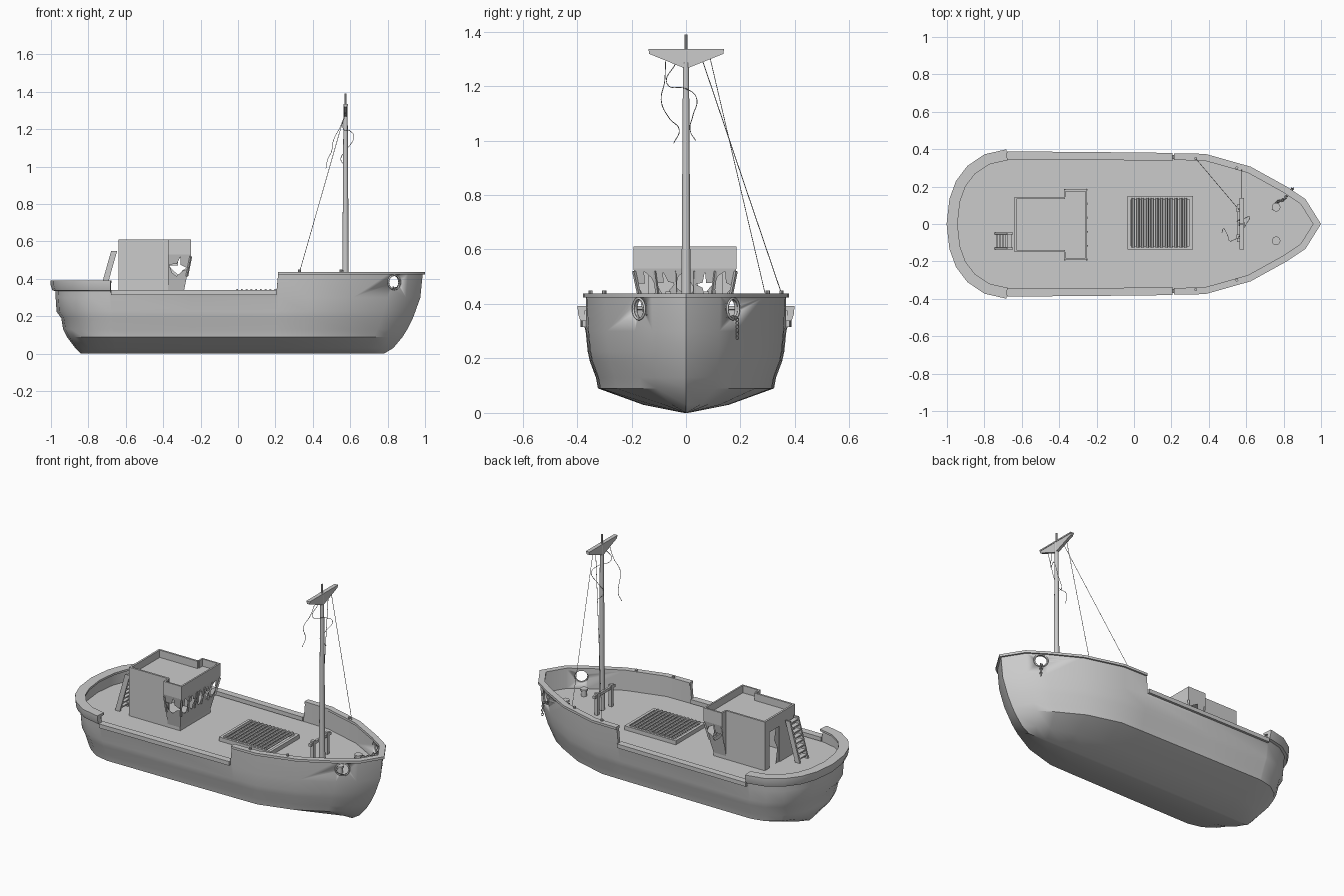
import bpy, bmesh, math, random
from mathutils import Vector

if "Cube" in bpy.data.objects:
    bpy.data.objects.remove(bpy.data.objects["Cube"])

random.seed(4)
V = Vector


def finish(name, bm, smooth=True):
    bmesh.ops.recalc_face_normals(bm, faces=bm.faces)
    me = bpy.data.meshes.new(name)
    bm.to_mesh(me)
    bm.free()
    ob = bpy.data.objects.new(name, me)
    bpy.context.collection.objects.link(ob)
    if smooth:
        bpy.ops.object.select_all(action='DESELECT')
        ob.select_set(True)
        bpy.context.view_layer.objects.active = ob
        bpy.ops.object.shade_smooth_by_angle(angle=math.radians(32))
    return ob


def loft(name, rings, wrap=False, smooth=True):
    bm = bmesh.new()
    vs = [[bm.verts.new(p) for p in r] for r in rings]
    n = len(vs[0])
    for i in range(len(vs) if wrap else len(vs) - 1):
        a, b = vs[i], vs[(i + 1) % len(vs)]
        for j in range(n):
            bm.faces.new((a[j], a[(j + 1) % n], b[(j + 1) % n], b[j]))
    if not wrap:
        bm.faces.new(vs[0])
        bm.faces.new(vs[-1])
    return finish(name, bm, smooth)


def offset(path, d, closed):
    out, n = [], len(path)
    for i in range(n):
        p = V(path[i])
        a = V(path[i - 1]) if (i or closed) else None
        b = V(path[(i + 1) % n]) if (i < n - 1 or closed) else None
        t1 = (p - a).normalized() if a else (b - p).normalized()
        t2 = (b - p).normalized() if b else t1
        n1, n2 = V((-t1.y, t1.x)), V((-t2.y, t2.x))
        m = (n1 + n2).normalized()
        out.append(p + m * d / max(m.dot(n1), .3))
    return out


def sweep(name, path, profile, closed=False, smooth=True):
    cols = [[(q.x, q.y, z) for q in offset(path, d, closed)] for d, z in profile]
    return loft(name, list(zip(*cols)), closed, smooth)


def box(name, x0, x1, y0, y1, z0, z1):
    return loft(name, [[(x0, y0, z), (x1, y0, z), (x1, y1, z), (x0, y1, z)] for z in (z0, z1)], smooth=False)


def bar(name, a, b, r, r2=None, n=4):
    a, b = V(a), V(b)
    q = (b - a).to_track_quat('Z', 'Y')
    ph = math.pi / 4 if n == 4 else 0
    ring = lambda c, s: [c + q @ V((s * math.cos(ph + k * math.tau / n), s * math.sin(ph + k * math.tau / n), 0)) for k in range(n)]
    return loft(name, [ring(a, r), ring(b, r if r2 is None else r2)], smooth=n > 6)


def face(name, pts):
    bm = bmesh.new()
    bm.faces.new([bm.verts.new(p) for p in pts])
    return finish(name, bm, False)


def rope(name, pts, r=.0015):
    cu = bpy.data.curves.new(name, 'CURVE')
    cu.dimensions = '3D'
    cu.bevel_depth, cu.bevel_resolution, cu.resolution_u = r, 1, 8
    sp = cu.splines.new('BEZIER')
    sp.bezier_points.add(len(pts) - 1)
    for bp, p in zip(sp.bezier_points, pts):
        bp.co = p
        bp.handle_left_type = bp.handle_right_type = 'AUTO'
    ob = bpy.data.objects.new(name, cu)
    bpy.context.collection.objects.link(ob)


def ring(name, loc, direction, R, r, n=20):
    bpy.ops.mesh.primitive_torus_add(location=loc, rotation=V(direction).to_track_quat('Z', 'Y').to_euler(),
                                     major_radius=R, minor_radius=r, major_segments=n, minor_segments=6)
    bpy.context.object.name = name
    bpy.ops.object.shade_smooth()


DECK = .31
# Hull: lofted waterlines, then over the bulwark and down to the deck
half = [(-.98, 0), (-.965, .13), (-.932, .22), (-.875, .295), (-.79, .352), (-.69, .375), (-.68, .376),
        (-.25, .373), (.205, .368), (.215, .368), (.38, .365), (.62, .297), (.81, .192), (.91, .125), (.988, 0)]
flip = lambda pts: [(x, -y) for x, y in reversed(pts)]
outline = half + flip(half[1:-1])
levels = [(0, -.84, .78, .02), (.03, -.87, .83, .42), (.09, -.915, .88, .86), (.13, -.935, .905, .88),
          (.19, -.945, .935, .94), (.225, -.97, .948, .96), (.30, -.975, .975, .98)]
sheer = lambda x: .385 if x < -.67 - .015 else (.325 if x < .21 else .43)


def waterline(z, xs, xb, w):
    out = []
    for x, y in outline:
        if x < -.6:
            x = -.6 + (x + .6) * (xs + .6) / -.38
        elif x > .2:
            x = .2 + (x - .2) * (xb - .2) / .788
        out.append((x, y * w, z))
    return out


rings = [waterline(*l) for l in levels]
inner = offset(outline, -.02, True)
rings.append([(x, y, sheer(x)) for x, y in outline])
rings.append([(p.x, p.y, sheer(o[0])) for p, o in zip(inner, outline)])
rings.append([(p.x, p.y, DECK) for p in inner])
hull = loft('hull', rings)

# Anchor holes through the bow bulwark
for s in (1, -1):
    c, d = V((.835, s * .172, .382)), V((.55, s * .83, 0))
    cut = bar('hole_cutter', c - d * .07, c + d * .07, .038, n=20)
    cut.hide_render = True
    m = hull.modifiers.new('hole', 'BOOLEAN')
    m.operation, m.object, m.solver = 'DIFFERENCE', cut, 'EXACT'
    bpy.context.view_layer.objects.active = hull
    bpy.ops.object.modifier_apply(modifier='hole')
    bpy.data.objects.remove(cut)
    ring('anchor_hole_rim', c + d * .001, d, .038, .005)

# Rails
stern = flip(half[1:7]) + half[:7]
sweep('stern_rail', stern, [(-.005, .335), (.012, .338), (.021, .365), (.022, .392), (-.036, .392), (-.036, .38), (-.005, .375)])
mid = half[6:9]
for p in (mid, flip(mid)):
    sweep('side_rail', p, [(.012, .315), (.012, .34), (-.03, .34), (-.03, .315)])
bow = half[9:] + flip(half[9:-1])
sweep('bow_rail', bow, [(.01, .423), (.01, .438), (-.026, .438), (-.026, .423)])
for x, y in ((.33, .35), (.55, .3)):
    for s in (1, -1):
        bar('rail_pin', (x, s * y, .43), (x, s * y, .449), .008, n=10)

# Wheelhouse rear cabin, hollow with a doorway
Y0, Y1 = -.15, .145
box('cabin_side_wall', -.64, -.37, Y0, Y0 + .012, DECK, .61)
box('cabin_side_wall', -.64, -.37, Y1 - .012, Y1, DECK, .61)
box('cabin_rear_wall', -.64, -.628, Y0 + .012, .0, DECK, .61)
box('cabin_rear_wall', -.64, -.628, .1, Y1 - .012, DECK, .61)
box('cabin_rear_lintel', -.64, -.628, .0, .1, .53, .61)
face('broken_door', [(-.634, .0, .31), (-.634, .03, .31), (-.634, .015, .40), (-.634, .045, .46), (-.634, .03, .53), (-.634, 0, .53)])
box('cabin_roof', -.63, -.37, Y0 + .01, Y1 - .01, .555, .565)
box('bridge_roof', -.37, -.26, -.185, .175, .555, .565)

# Bridge front, flaring outward to the windows
low = [(-.37, Y0), (-.29, Y0), (-.29, Y1), (-.37, Y1)]
top = [(-.37, -.193), (-.25, -.193), (-.25, .185), (-.37, .185)]


def flare(t):
    return [V((a[0] + (b[0] - a[0]) * t, a[1] + (b[1] - a[1]) * t, .33 + .2 * t)) for a, b in zip(low, top)]


def band(name, r0, r1):
    rings = []
    inset = lambda r: [V((q.x, q.y, p.z)) for p, q in zip(r, offset([(p.x, p.y) for p in r], .01, False))]
    i0, i1 = inset(r0), inset(r1)
    for k in range(4):
        rings.append([r0[k], r1[k], i1[k], i0[k]])
    loft(name, rings, smooth=False)


down = lambda r, z: [V((p.x, p.y, z)) for p in r]
band('bridge_base', down(flare(0), DECK), flare(0))
band('bridge_flare', flare(0), flare(.42))
band('bridge_window_head', flare(.95), flare(1))
band('bridge_parapet', flare(1), down(flare(1), .61))
A, B = flare(.42), flare(.95)
for k, n in ((0, 1), (1, 5), (2, 1)):
    for i in range(n):
        f, g = i / n, (i + 1) / n
        q = [A[k].lerp(A[k + 1], f), A[k].lerp(A[k + 1], g), B[k].lerp(B[k + 1], g), B[k].lerp(B[k + 1], f)]
        bar('window_post', q[0], q[3], .007)
        # Broken glass left in the frame
        mids = [q[j].lerp(q[(j + 1) % 4], random.uniform(.35, .65)) for j in range(4)]
        cen = sum(q, V()) / 4
        for j in range(4):
            face('glass_shard', [q[j], mids[j], q[j].lerp(cen, random.uniform(.3, .9)), mids[j - 1]])
bar('window_post', A[3], B[3], .007)
f0, f1 = flare(0), flare(1)
for k, y in ((0, Y0), (3, Y1)):
    w = f1[k].y
    loft('wing_back', [[(x, y, .33), (x, w, .53), (x, w, .61), (x, y, .61)] for x in (-.375, -.365)], smooth=False)

# Ladder
a, b = V((-.73, 0, DECK)), V((-.662, 0, .55))
for y in (-.13, -.05):
    loft('ladder_rail', [[p + V((dx, y + dy, 0)) for dx, dy in ((-.016, -.005), (.016, -.005), (.016, .005), (-.016, .005))] for p in (a, b)], smooth=False)
for i in range(8):
    p = a.lerp(b, (i + .7) / 8.2)
    box('ladder_rung', p.x - .014, p.x + .014, -.13, -.05, p.z - .004, p.z + .004)

# Cargo hatch
hatch = [(-.035, -.135), (-.035, .15), (.315, .15), (.315, -.135)]
sweep('hatch_frame', hatch, [(0, DECK), (0, .335), (-.018, .335), (-.018, DECK)], True, False)
for i in range(12):
    x = -.005 + i * .0255
    bar('hatch_bar', (x, -.125, .338), (x, .14, .338), .008, n=6)

# Mast, crosstree and mast bitts
MX = .575
bar('mast', (MX, 0, DECK), (MX, 0, 1.335), .018, .011, 14)
bar('mast_tip', (MX, 0, 1.33), (MX, 0, 1.39), .006, n=8)
loft('crosstree', [[(x, -.135, 1.318), (x, -.012, 1.268), (x, .012, 1.268), (x, .137, 1.318), (x, .137, 1.33), (x, -.135, 1.33)]
                   for x in (MX - .009, MX + .009)], smooth=False)
box('crosstree_cap', MX - .012, MX + .012, -.137, .139, 1.328, 1.336)
for y in (-.065, .075):
    box('bitt_post', .547, .567, y - .01, y + .01, DECK, .445)
box('bitt_crossbar', .55, .564, -.095, .105, .418, .435)

# Rigging
rope('stay', [(MX, .06, 1.295), (.33, .35, .44)])
rope('stay', [(MX, .088, 1.305), (MX, .29, .44)])
rope('loose_rope', [(MX, -.075, 1.29), (.55, -.078, 1.22), (.51, -.09, 1.14), (.5, -.06, 1.08), (.48, -.025, 1.04), (.47, -.045, .99)])
rope('loose_rope', [(MX, -.04, 1.28), (.56, -.07, 1.21), (.6, .0, 1.19), (.62, .037, 1.16), (.58, .025, 1.09), (.55, .015, 1.04), (.58, .035, 1.0)])

# Bow bollards and anchor chain
for y in (-.09, .09):
    bar('bollard', (.76, y, DECK), (.76, y, .345), .016, n=14)
    bar('bollard_cap', (.76, y, .345), (.76, y, .355), .023, n=14)
path = [V(p) for p in ((.74, .08, .33), (.765, .118, .33), (.80, .13, .335), (.83, .165, .352), (.845, .188, .35), (.85, .188, .27))]
n = 0
for p, q in zip(path, path[1:]):
    d = q - p
    count = max(1, round(d.length / .013))
    for i in range(count):
        side = d.orthogonal().normalized()
        if n % 2:
            side = d.cross(side)
        ring('chain_link', p + d * (i + .5) / count, side, .0075, .0022, 10)
        n += 1
